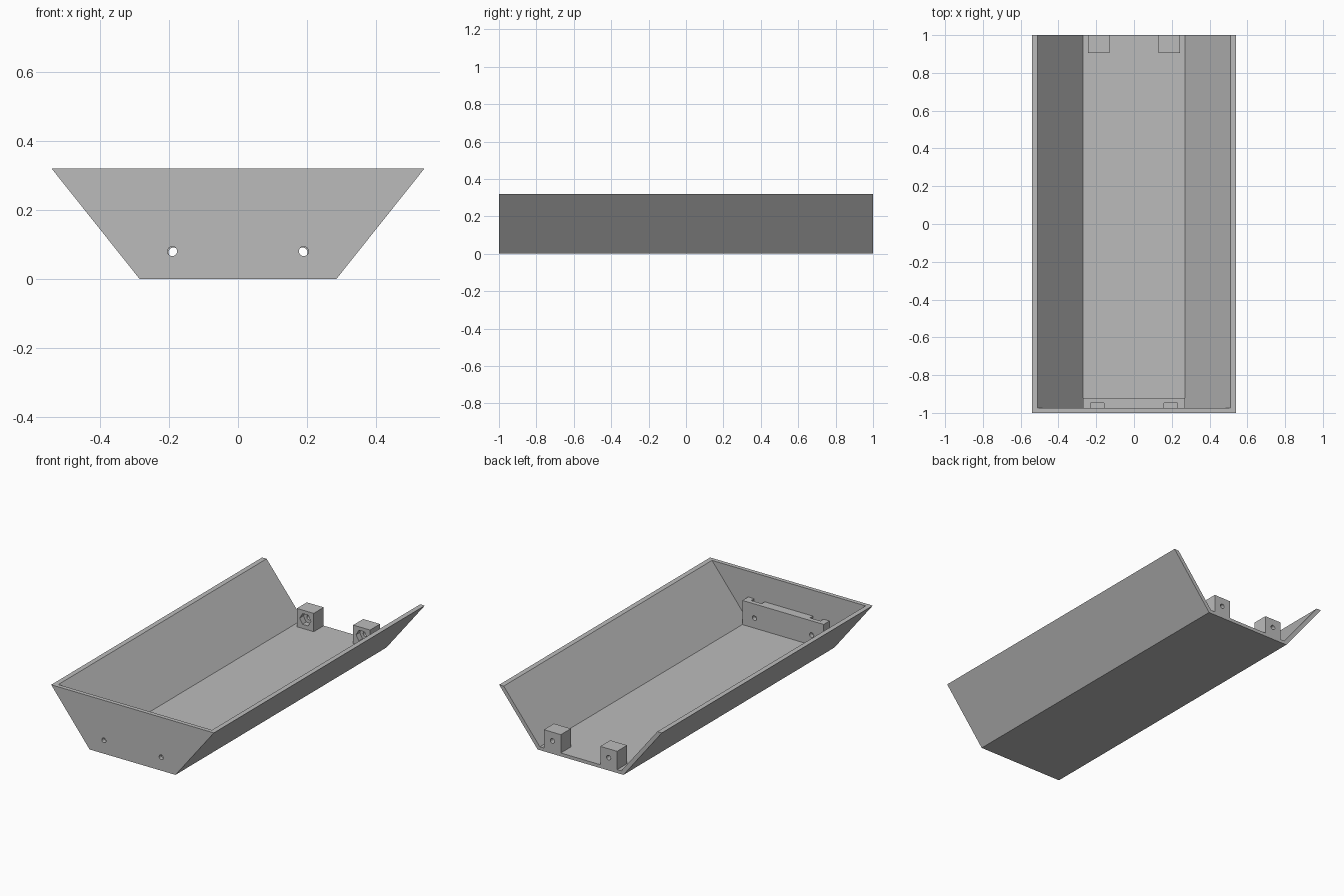
import bpy
import math
from mathutils import Matrix

default = bpy.data.objects.get("Cube")
if default:
    bpy.data.objects.remove(default, do_unlink=True)

grey = bpy.data.materials.new("plain grey")
grey.use_nodes = True
GREY = (0.5, 0.5, 0.5, 1)
grey.diffuse_color = GREY
grey.node_tree.nodes["Principled BSDF"].inputs["Base Color"].default_value = GREY

HEIGHT, FLOOR = 0.32, 0.02
FRONT, WALL = -1.0, -0.975
HOLE_X, HOLE_Z = 0.19, 0.08


def prism(name, profile, y0, y1):
    """Extrude an x-z outline along y."""
    n = len(profile)
    verts = [(x, y, z) for y in (y0, y1) for x, z in profile]
    faces = [tuple(range(n)), tuple(reversed(range(n, 2 * n)))]
    faces += [(i, i + n, (i + 1) % n + n, (i + 1) % n) for i in range(n)]
    mesh = bpy.data.meshes.new(name)
    mesh.from_pydata(verts, [], faces)
    mesh.materials.append(grey)
    obj = bpy.data.objects.new(name, mesh)
    bpy.context.collection.objects.link(obj)
    return obj


def box(name, x0, x1, y0, y1, z0, z1):
    return prism(name, [(x0, z0), (x1, z0), (x1, z1), (x0, z1)], y0, y1)


def bore(name, x, z, radius, sides, y0, y1):
    """Round or hexagonal cutter running along y."""
    ring = [2 * math.pi * i / sides for i in range(sides)]
    return prism(name, [(x + radius * math.cos(a), z + radius * math.sin(a))
                        for a in ring], y0, y1)


def cut(obj, *cutters):
    """Subtract the cutters, apply, and remove them."""
    for cutter in cutters:
        mod = obj.modifiers.new("cut", "BOOLEAN")
        mod.operation, mod.solver, mod.object = "DIFFERENCE", "EXACT", cutter
    bpy.context.view_layer.update()
    result = obj.evaluated_get(bpy.context.evaluated_depsgraph_get())
    mesh = bpy.data.meshes.new_from_object(result)
    obj.modifiers.clear()
    obj.data = mesh
    for cutter in cutters:
        bpy.data.objects.remove(cutter, do_unlink=True)


def trapezoid(bottom, top, z0, z1):
    return [(-bottom, z0), (bottom, z0), (top, z1), (-top, z1)]


# Trough: sloped sides, closed front, open back
trough = prism("trough", trapezoid(0.285, 0.54, 0, HEIGHT), FRONT, 1)
slope = (0.51 - 0.27) / (HEIGHT - FLOOR)
cavity = prism("cavity", trapezoid(0.27, 0.51 + 0.1 * slope, FLOOR, HEIGHT + 0.1),
               WALL, 1.1)
cut(trough, cavity,
    *[bore("wall_bore", s * HOLE_X, HOLE_Z, 0.014, 24, -1.1, -0.95) for s in (-1, 1)])

# Front mounting bar with nut slots open at the top, against the wall
bar = box("front_bar", -0.27, 0.27, WALL, -0.92, FLOOR, 0.165)
for s in (-1, 1):
    cut(bar,
        box("slot", s * 0.195 - 0.035, s * 0.195 + 0.035, -1, -0.947, 0.04, 0.3),
        bore("bar_bore", s * HOLE_X, HOLE_Z, 0.014, 24, -1.1, -0.8))

# Back mounting blocks with hexagonal nut pockets facing forward
for s, side in ((-1, "right"), (1, "left")):
    block = box(side + "_back_block", s * 0.187 - 0.056, s * 0.187 + 0.056,
                0.905, 1, FLOOR, 0.13)
    cut(block,
        bore("pocket", s * 0.187, 0.077, 0.037, 6, 0.8, 0.94),
        bore("block_bore", s * 0.187, 0.077, 0.014, 24, 0.8, 1.1))
